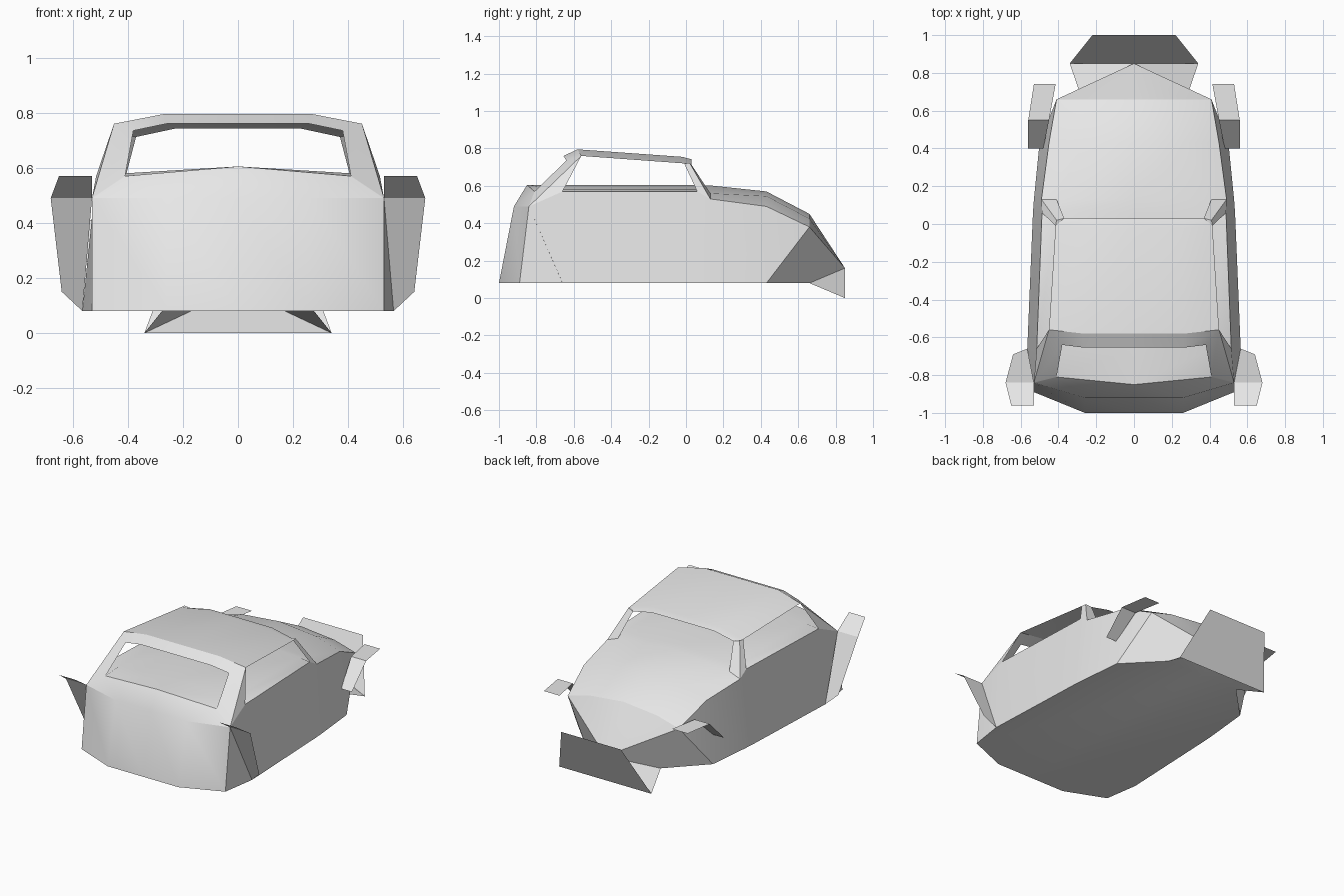
import bpy
import bmesh
import math

cube = bpy.data.objects.get("Cube")
if cube:
    bpy.data.objects.remove(cube, do_unlink=True)

# One plain paint for every panel
paint = bpy.data.materials.new("light_grey_paint")
paint.use_nodes = True
grey = (0.8, 0.8, 0.8, 1)
paint.diffuse_color = grey
paint.node_tree.nodes["Principled BSDF"].inputs["Base Color"].default_value = grey


def mirrored(points):
    return [(-x, y, z) for x, y, z in reversed(points)]


def build(name, faces, mirror=True, smooth=False):
    """Make an object from panels, repeating each panel across x = 0."""
    bm = bmesh.new()
    panels = list(faces)
    if mirror:
        panels += [mirrored(panel) for panel in faces]
    for panel in panels:
        bm.faces.new([bm.verts.new(point) for point in panel])
    bmesh.ops.remove_doubles(bm, verts=bm.verts, dist=0.0005)
    bmesh.ops.recalc_face_normals(bm, faces=bm.faces)
    mesh = bpy.data.meshes.new(name)
    bm.to_mesh(mesh)
    bm.free()
    mesh.materials.append(paint)
    obj = bpy.data.objects.new(name, mesh)
    bpy.context.collection.objects.link(obj)
    if smooth:
        bpy.ops.object.select_all(action="DESELECT")
        obj.select_set(True)
        bpy.context.view_layer.objects.active = obj
        bpy.ops.object.shade_smooth_by_angle(angle=math.radians(25))
    return obj


def loft(rows):
    """Join neighbouring rows of points with quads."""
    return [[a[i], a[i + 1], b[i + 1], b[i]]
            for a, b in zip(rows, rows[1:]) for i in range(len(a) - 1)]


# Half sections of the lower body: centre, shoulder, belt, sill
tail = [(0, -.85, .605), (.41, -.81, .57), (.53, -.84, .49), (.53, -.89, .08)]
rear = [(0, -.66, .605), (.41, -.66, .58), (.515, -.66, .57), (.565, -.66, .08)]
door = [(0, .06, .605), (.41, .06, .58), (.487, .06, .57), (.535, .06, .08)]
cowl = [(0, .13, .602), (.41, .13, .56), (.49, .13, .53), (.53, .13, .08)]
hood = [(0, .43, .57), (.27, .43, .545), (.45, .43, .49), (.5, .43, .08)]
brow = [(0, .66, .45), (.25, .66, .425), (.41, .66, .38)]
tip = (0, .85, .16)
chin = (.276, .66, .08)
chin_centre = (0, .66, .08)
tail_top, tail_low = (.26, -.92, .49), (.26, -1, .08)
tail_top_centre, tail_low_centre = (0, -.92, .49), (0, -1, .08)

body = loft([tail, rear, door, cowl, hood]) + loft([hood[:3], brow])
# Nose
body += [[brow[0], brow[1], tip], [brow[1], brow[2], tip],
         [hood[2], hood[3], brow[2]],
         [brow[2], hood[3], chin, tip], [chin, chin_centre, tip]]
# Blunt end
body += [[tail[0], tail_top, tail_top_centre],
         [tail[0], tail[1], tail_top], [tail[1], tail[2], tail_top],
         [tail_top_centre, tail_top, tail_low, tail_low_centre],
         [tail_top, tail[2], tail[3], tail_low]]
# Floor
body += [[tail_low_centre, tail_low, tail[3], rear[3], door[3], cowl[3],
          hood[3], chin, chin_centre]]
build("lower_body", body, smooth=True)

# Cabin shell with open windows
roof_rear = [(0, -.58, .795), (.27, -.58, .795), (.45, -.56, .76)]
roof_front = [(0, -.02, .755), (.25, -.02, .755), (.415, -.01, .72)]
roof_lip = [(0, .03, .742), (.23, .03, .742), (.37, .03, .712)]
frame_top = [(0, -.655, .76), (.26, -.655, .76), (.38, -.64, .735)]
corner = (.41, .02, .722)
cabin = loft([frame_top, roof_rear, roof_front, roof_lip])
cabin += [[roof_front[2], corner, roof_lip[2]],
          # Pillars beside the nose-end window
          [cowl[2], cowl[1], roof_lip[2], corner],
          [cowl[2], corner, roof_front[2], door[2]],
          # Pillars beside the blunt-end window
          [roof_rear[2], frame_top[2], tail[1], tail[2]],
          [roof_rear[2], tail[2], rear[2]]]
build("cabin_shell", cabin, smooth=True)

# Thin fender sheets, one pair at each end
for side, label in ((1, "left"), (-1, "right")):
    fold = [(.53, -.84, .49), (.68, -.84, .49)]
    flare = [[(.53, -.96, .57), (.65, -.96, .57), fold[1], fold[0]],
             [fold[0], fold[1], (.64, -.69, .15), (.565, -.66, .08)]]
    crease = [(.45, .55, .41), (.56, .55, .41)]
    wing = [[(.415, .74, .41), (.53, .74, .41), crease[1], crease[0]],
            [crease[0], crease[1], (.56, .4, .26), (.48, .4, .26)]]
    for part, panels in (("wide_fender", flare), ("nose_fender", wing)):
        if side < 0:
            panels = [mirrored(panel) for panel in panels]
        build(label + "_" + part, panels, mirror=False)

# Bumper plate and the brackets that tie it to the nose
low = (.34, .85, 0)
low_mirror = (-.34, .85, 0)
build("bumper_plate", [[low_mirror, low, (.22, 1, .32), (-.22, 1, .32)]], mirror=False)
build("bumper_web", [[low_mirror, low, tip]], mirror=False)
build("bumper_brackets", [[low, chin, tip]])
